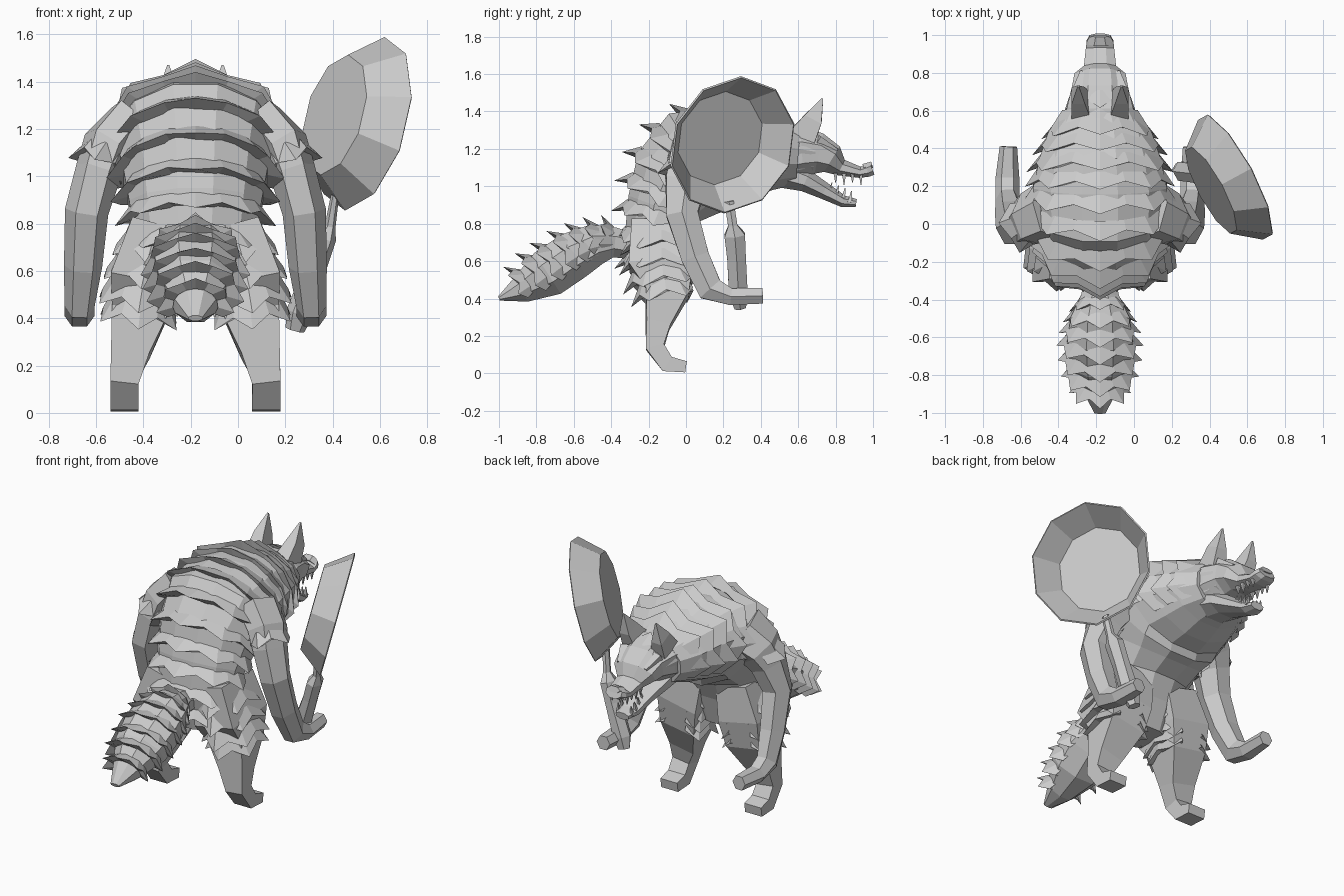
import bpy, bmesh, math
from mathutils import Vector

if "Cube" in bpy.data.objects:
    bpy.data.objects.remove(bpy.data.objects["Cube"], do_unlink=True)

CX = -0.18  # body centre line
X = Vector((1, 0, 0))

fur_grey = bpy.data.materials.new("light_grey")
fur_grey.use_nodes = True
fur_grey.diffuse_color = (0.6, 0.6, 0.6, 1)
fur_grey.node_tree.nodes["Principled BSDF"].inputs["Base Color"].default_value = (0.6, 0.6, 0.6, 1)


def finish(name, bm):
    bmesh.ops.recalc_face_normals(bm, faces=bm.faces)
    mesh = bpy.data.meshes.new(name)
    bm.to_mesh(mesh)
    bm.free()
    mesh.materials.append(fur_grey)
    obj = bpy.data.objects.new(name, mesh)
    bpy.context.collection.objects.link(obj)
    return obj


def sample(path, s):
    """Interpolated centre, half width and half thickness of a path."""
    s = min(max(s, 0), len(path) - 1)
    i = min(int(s), len(path) - 2)
    row = [a + (b - a) * (s - i) for a, b in zip(path[i], path[i + 1])]
    return Vector(row[:3]), row[3], row[4]


def frame(path, s):
    """Centre, direction, sideways and dorsal axes, and sizes at s."""
    c, w, t = sample(path, s)
    d = (sample(path, s + 0.5)[0] - sample(path, s - 0.5)[0]).normalized()
    side = (X - d * X.dot(d)).normalized()
    return c, d, side, side.cross(d), w, t


def place(p, sx):
    return (CX + sx * p.x, p.y, p.z)


def loft(name, path, n=8, sx=1):
    bm = bmesh.new()
    rings = []
    k = 1 / math.cos(math.pi / n)
    for s in range(len(path)):
        c, d, side, up, w, t = frame(path, s)
        angles = [2 * math.pi * (j + 0.5) / n for j in range(n)]
        rings.append([bm.verts.new(place(
            c + side * w * k * math.sin(a) + up * t * k * math.cos(a), sx)) for a in angles])
    for r, q in zip(rings, rings[1:]):
        for j in range(n):
            m = (j + 1) % n
            bm.faces.new((r[j], r[m], q[m], q[j]))
    bm.faces.new(rings[0])
    bm.faces.new(rings[-1])
    return finish(name, bm)


def fur(name, path, stations, reach, flare, teeth, arc, sx=1):
    """Rows of zigzag collars pointing back along the path."""
    bm = bmesh.new()
    for s in stations:
        c, d, side, up, w, t = frame(path, s)
        rows = []
        for j in range(2 * teeth + 1):
            a = math.radians(arc) * (j / teeth - 1)
            out = side * math.sin(a) * w + up * math.cos(a) * t
            n = out.normalized()
            tip = j % 2
            edge = c + out + n * flare * (1 if tip else 0.45) - d * reach * (1 if tip else 0.55)
            points = (c + out * 1.01, edge, c + out * 0.9 - d * reach * 0.6)
            rows.append([bm.verts.new(place(p, sx)) for p in points])
        for r, q in zip(rows, rows[1:]):
            bm.faces.new((r[0], q[0], q[1], r[1]))
            bm.faces.new((r[1], q[1], q[2], r[2]))
            bm.faces.new((r[2], q[2], q[0], r[0]))
    return finish(name, bm)


def steps(a, b, n):
    return [a + (b - a) * i / (n - 1) for i in range(n)]


# Torso, from pelvis up the hunched back to the neck
spine = [(0, -.16, .5, .18, .12), (0, -.16, .7, .25, .17), (0, -.12, .88, .28, .2),
         (0, -.04, 1.02, .31, .27), (0, .07, 1.13, .35, .305), (0, .2, 1.17, .355, .255),
         (0, .35, 1.18, .32, .24), (0, .48, 1.17, .275, .19), (0, .6, 1.16, .2, .15)]
loft("torso", spine, 12)
fur("back_fur", spine, steps(.7, 5.6, 9), .09, .065, 5, 105)
fur("neck_mane", spine, steps(6.2, 7.6, 3), .1, .085, 5, 125)

# Tail, from tip to base
tail = [(0, -1, .4, .03, .012), (0, -.88, .45, .085, .075), (0, -.74, .535, .155, .13),
        (0, -.6, .63, .175, .13), (0, -.48, .69, .155, .11), (0, -.38, .7, .1, .08),
        (0, -.2, .66, .06, .06)]
loft("tail", tail, 8)
fur("tail_fur", tail, steps(1.3, 4.9, 7), .075, .06, 5, 120)

# Head, jaw and nose
head = [(0, .48, 1.16, .2, .16), (0, .62, 1.18, .175, .14), (0, .71, 1.175, .15, .11),
        (0, .78, 1.145, .135, .08), (0, .83, 1.1, .085, .045), (0, .93, 1.075, .075, .03),
        (0, .97, 1.085, .07, .035), (0, .995, 1.095, .055, .035)]
loft("head", head)
loft("lower_jaw", [(0, .52, 1.07, .14, .08), (0, .64, 1.03, .125, .06), (0, .74, .975, .09, .045),
                   (0, .84, .92, .065, .032), (0, .91, .91, .045, .022)])
loft("nose", [(0, .95, 1.1, .055, .02), (0, .995, 1.115, .04, .018)], 6)
fur("cheek_fur", head, [1.1, 1.8], .1, .035, 7, 150)

# Paired parts
leg = [(.3, 0, .035, .06, .03), (.3, -.1, .05, .06, .045), (.3, -.165, .14, .06, .05),
       (.275, -.15, .26, .083, .065), (.235, -.1, .43, .12, .115), (.22, -.13, .58, .14, .175),
       (.16, -.13, .8, .11, .16)]
arm = [(.485, .41, .415, .04, .042), (.49, .24, .41, .055, .045), (.49, .13, .45, .055, .07),
       (.475, .05, .62, .07, .075), (.46, -.02, .85, .08, .085), (.41, 0, 1.02, .085, .11),
       (.37, .03, 1.12, .1, .13), (.27, .08, 1.22, .1, .15)]
for word, sx in (("left", 1), ("right", -1)):
    loft(word + "_leg", leg, 4, sx)
    fur(word + "_thigh_fur", leg, steps(4.4, 5.7, 4), .11, .06, 5, 150, sx)
    loft(word + "_arm", arm, 6, sx)
    fur(word + "_shoulder_fur", arm, [5.8], .1, .03, 3, 130, sx)
    loft(word + "_ear", [(.1, .62, 1.26, .05, .075), (.115, .68, 1.36, .035, .05),
                         (.115, .73, 1.47, .004, .004)], 4, sx)
    loft(word + "_brow", [(.1, .7, 1.25, .045, .025), (.075, .8, 1.19, .03, .015)], 4, sx)
    loft(word + "_eye", [(.1, .76, 1.19, .025, .02), (.095, .8, 1.165, .02, .012)], 6, sx)
    for i in range(4):
        y = .8 + .045 * i
        loft(word + "_upper_tooth", [(.055, y, 1.07, .011, .011),
                                     (.053, y, 1.02 - .012 * (i % 2), .002, .002)], 4, sx)
        y = .77 + .035 * i
        z = .96 - .015 * i
        loft(word + "_lower_tooth", [(.05, y, z, .011, .011),
                                     (.045, y + .01, z + .06, .002, .002)], 4, sx)

# Pan with an open bowl, carried at the left side
bm = bmesh.new()
bmesh.ops.create_cone(bm, cap_ends=True, segments=10, radius1=.26, radius2=.375, depth=.15)
top = [f for f in bm.faces if all(v.co.z > 0 for v in f.verts)]
bmesh.ops.delete(bm, geom=top, context="FACES_ONLY")
turn = Vector((.85, .46, -.25)).to_track_quat("Z", "Y")
for v in bm.verts:
    v.co = turn @ v.co + Vector((.475, .215, 1.24))
pan = finish("pan_bowl", bm)
solid = pan.modifiers.new("thickness", "SOLIDIFY")
solid.thickness = .01
solid.offset = 0
loft("pan_handle", [(.42, .29, .35, .035, .03), (.44, .28, .42, .05, .05), (.51, .27, .62, .04, .05),
                    (.55, .26, .74, .04, .055), (.57, .25, .79, .02, .025), (.59, .23, .92, .015, .025)], 6)
